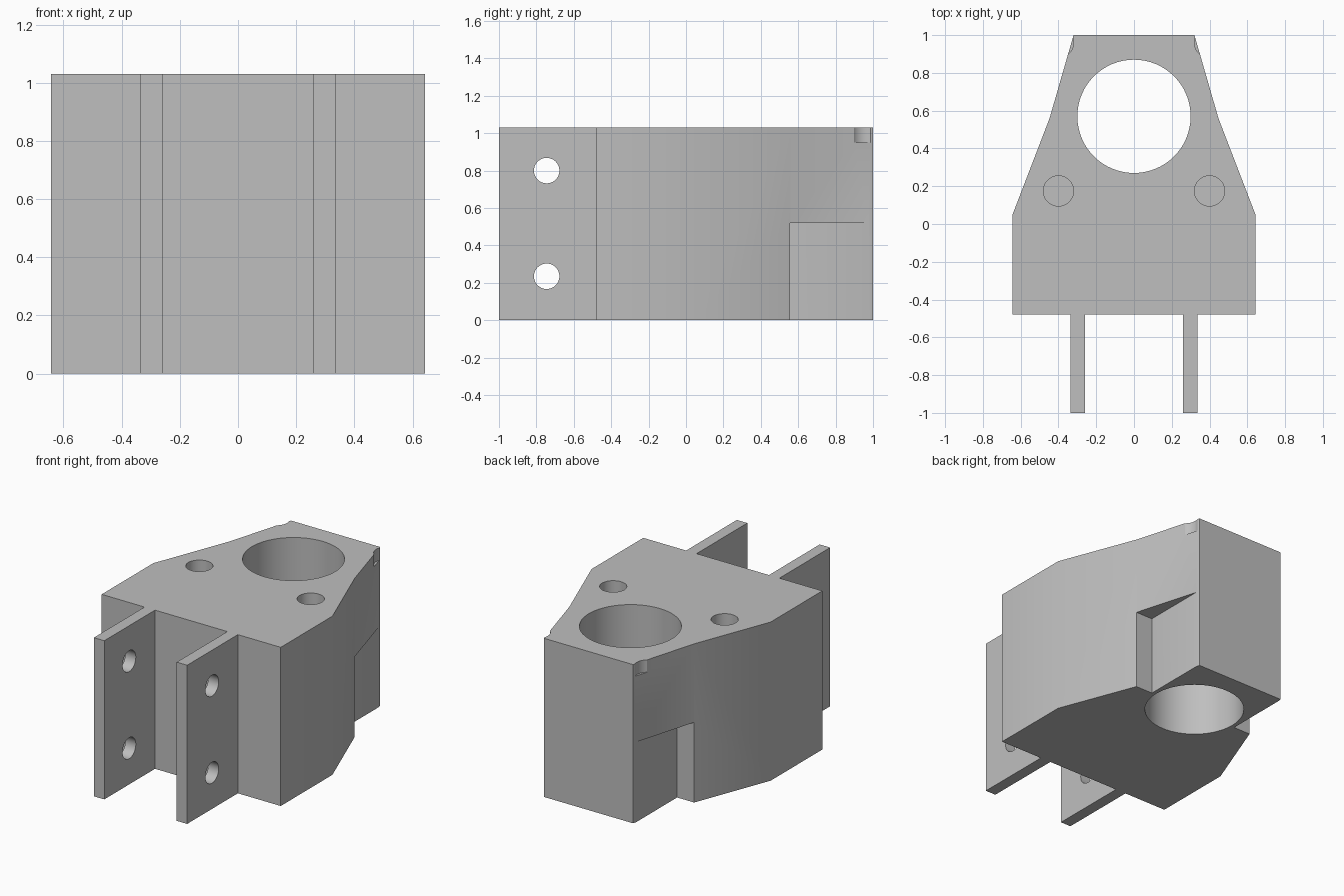
import bpy
import bmesh
from math import radians
from mathutils import Matrix, Vector

if "Cube" in bpy.data.objects:
    bpy.data.objects.remove(bpy.data.objects["Cube"], do_unlink=True)

HEIGHT = 1.03
POCKET_FLOOR = 0.95

grey = bpy.data.materials.new("plain grey")
grey.use_nodes = True
grey.diffuse_color = (0.52, 0.52, 0.52, 1)
grey.node_tree.nodes["Principled BSDF"].inputs["Base Color"].default_value = grey.diffuse_color


def add_object(name, bm):
    mesh = bpy.data.meshes.new(name)
    bmesh.ops.recalc_face_normals(bm, faces=bm.faces)
    bm.to_mesh(mesh)
    bm.free()
    mesh.materials.append(grey)
    obj = bpy.data.objects.new(name, mesh)
    bpy.context.collection.objects.link(obj)
    return obj


def cylinder(name, centre, radius, depth, axis="Z"):
    turn = Matrix.Rotation(radians(90), 4, "Y") if axis == "X" else Matrix()
    bm = bmesh.new()
    bmesh.ops.create_cone(bm, cap_ends=True, segments=64, radius1=radius, radius2=radius,
                          depth=depth, matrix=Matrix.Translation(centre) @ turn)
    return add_object(name, bm)


def box(name, low, high):
    low, high = Vector(low), Vector(high)
    bm = bmesh.new()
    bmesh.ops.create_cube(bm, size=1, matrix=Matrix.Translation((low + high) / 2)
                          @ Matrix.Diagonal((high - low).to_4d()))
    return add_object(name, bm)


# Bracket block with its two mounting lugs: half outline, mirrored and extruded
half = [(0.26, -0.48), (0.26, -1), (0.335, -1), (0.335, -0.48),
        (0.643, -0.48), (0.643, 0.05), (0.447, 0.56), (0.32, 1)]
outline = half + [(-x, y) for x, y in reversed(half)]
bm = bmesh.new()
base = bm.faces.new([bm.verts.new((x, y, 0)) for x, y in outline])
top = bmesh.ops.extrude_face_region(bm, geom=[base])["geom"]
bmesh.ops.translate(bm, vec=(0, 0, HEIGHT),
                    verts=[v for v in top if isinstance(v, bmesh.types.BMVert)])
block = add_object("bracket_block", bm)

# Main bore and lug bolt holes
cutters = [cylinder("main_bore", (0, 0.57, 0.5), 0.3, 3)]
for z in (0.235, 0.80):
    cutters.append(cylinder("bolt_hole", (0, -0.745, z), 0.068, 2, "X"))

# Magnet pockets in the top and square notches under the back corners
for side in (-1, 1):
    for y in (0.175, 0.96):
        cutters.append(cylinder("top_pocket", (side * 0.4, y, POCKET_FLOOR + 0.25), 0.08, 0.5))
    near, far = sorted((side * 0.326, side * 0.9))
    cutters.append(box("corner_notch", (near, 0.557, -0.5), (far, 1.5, 0.52)))

# Cut everything out of the block
bpy.ops.object.select_all(action="DESELECT")
bpy.context.view_layer.objects.active = block
block.select_set(True)
for cutter in cutters:
    cutter.hide_render = True
    mod = block.modifiers.new("cut", "BOOLEAN")
    mod.operation = "DIFFERENCE"
    mod.solver = "EXACT"
    mod.object = cutter
    bpy.ops.object.modifier_apply(modifier=mod.name)
    bpy.data.objects.remove(cutter, do_unlink=True)

bpy.ops.object.shade_smooth_by_angle(angle=radians(30))
